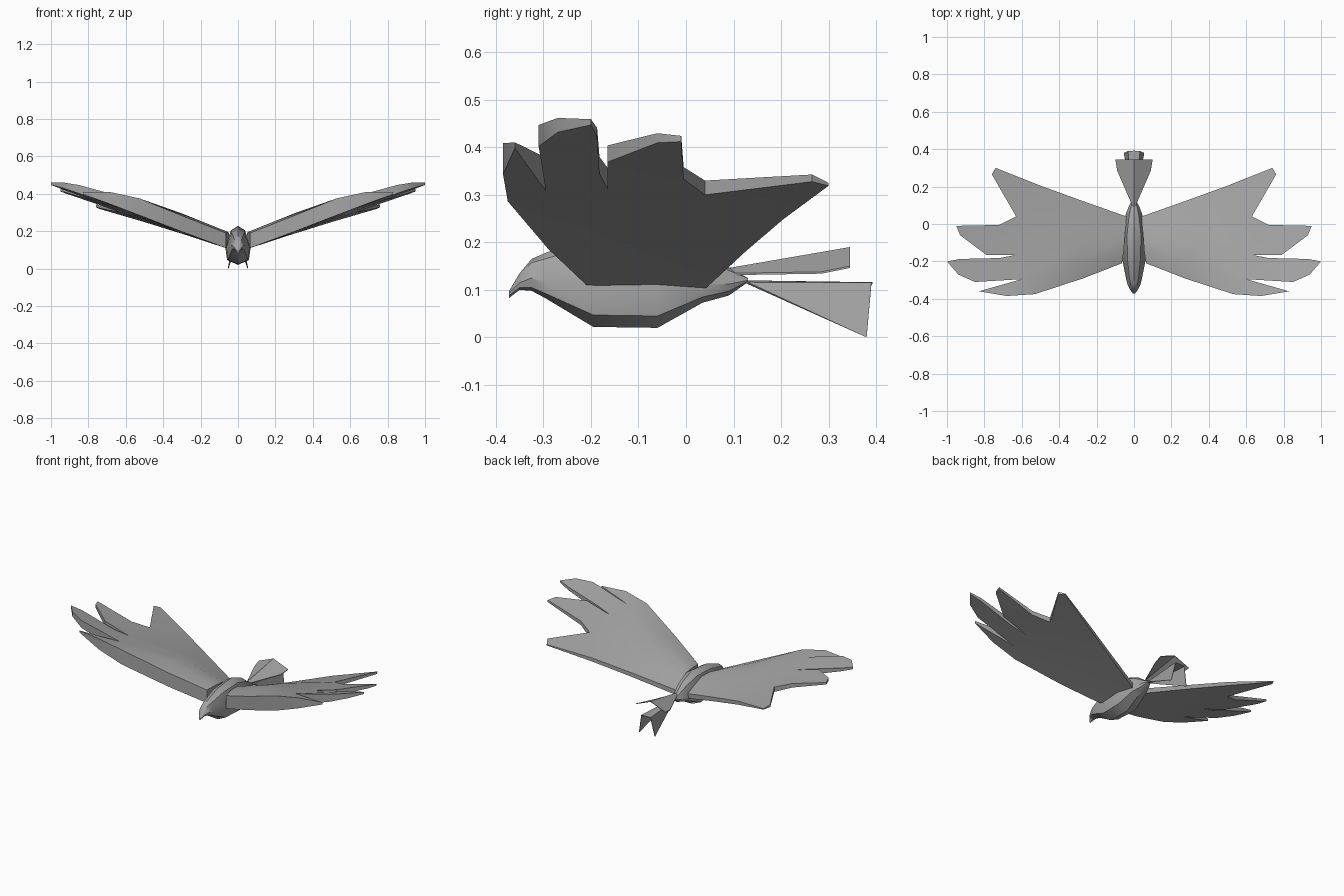
import bpy, bmesh, math

if "Cube" in bpy.data.objects:
    bpy.data.objects.remove(bpy.data.objects["Cube"])

grey = bpy.data.materials.new("feather grey")
grey.diffuse_color = (0.37, 0.37, 0.37, 1)
grey.use_nodes = True
grey.node_tree.nodes["Principled BSDF"].inputs["Base Color"].default_value = grey.diffuse_color


def make(name, verts, faces, mirror=False, smooth=30):
    bm = bmesh.new()
    vs = [bm.verts.new(v) for v in verts]
    for f in faces:
        bm.faces.new([vs[i] for i in f])
    bmesh.ops.recalc_face_normals(bm, faces=bm.faces)
    me = bpy.data.meshes.new(name)
    bm.to_mesh(me)
    bm.free()
    me.materials.append(grey)
    ob = bpy.data.objects.new(name, me)
    bpy.context.collection.objects.link(ob)
    if mirror:
        m = ob.modifiers.new("mirror", "MIRROR")
        m.use_mirror_merge = False
    bpy.ops.object.select_all(action='DESELECT')
    ob.select_set(True)
    bpy.context.view_layer.objects.active = ob
    if smooth:
        bpy.ops.object.shade_smooth_by_angle(angle=math.radians(smooth))
    return ob


# Body: rings of (y, half width, top z, widest z, lower z, bottom z)
rings = [(-0.372, 0.006, 0.098, 0.093, 0.088, 0.083),
         (-0.35, 0.022, 0.135, 0.115, 0.105, 0.100),
         (-0.325, 0.034, 0.165, 0.125, 0.105, 0.098),
         (-0.295, 0.042, 0.178, 0.115, 0.092, 0.082),
         (-0.195, 0.062, 0.215, 0.115, 0.047, 0.022),
         (-0.06, 0.068, 0.228, 0.112, 0.045, 0.020),
         (0.035, 0.050, 0.190, 0.110, 0.085, 0.073),
         (0.09, 0.030, 0.148, 0.112, 0.097, 0.088),
         (0.13, 0.010, 0.125, 0.120, 0.118, 0.116)]
verts, faces = [], []
for y, w, t, m, l, b in rings:
    sh = t - 0.2 * (t - m)
    verts += [(0, y, t), (0.55 * w, y, sh), (w, y, m), (0.85 * w, y, l),
              (0, y, b), (-0.85 * w, y, l), (-w, y, m), (-0.55 * w, y, sh)]
for r in range(len(rings) - 1):
    for i in range(8):
        j = (i + 1) % 8
        faces.append((r * 8 + i, r * 8 + j, r * 8 + 8 + j, r * 8 + 8 + i))
faces += [tuple(range(8)), tuple(range(len(verts) - 8, len(verts)))]
make("body", verts, faces)

# Wing: chord lines of (x, y, thickness) from leading to trailing edge
root = [(.065, -.21, .08), (.055, -.15, .09), (.05, -.08, .09), (.045, -.02, .06), (.04, .04, .03)]
middle = [(.27, -.29, .085), (.30, -.20, .10), (.30, -.11, .09), (.30, 0, .06), (.28, .125, .025)]
outer = [(.53, -.375, .09), (.60, -.295, .07), (.63, -.165, .045), (.63, .04, .03), (.50, .205, .022)]
# Feather outlines beyond the outer chord, one per gap between its points
feathers = [[(.68, -.385, .065), (.83, -.36, .012)],
            [(.85, -.31, .045), (.94, -.27, .03), (1.0, -.20, .012), (.93, -.187, .02), (.72, -.182, .035)],
            [(.79, -.165, .035), (.93, -.06, .02), (.95, -.01, .012), (.72, -.005, .025)],
            [(.76, .265, .015), (.74, .30, .006)]]
pts = root + middle + outer
surface = []
for c in range(2):
    for i in range(4):
        a = c * 5 + i
        surface.append([a, a + 5, a + 6, a + 1])
for i, f in enumerate(feathers):
    s = len(pts)
    pts = pts + f
    surface.append([10 + i] + list(range(s, s + len(f))) + [11 + i])


def under(x, y):
    return 0.105 + (x - 0.05) * (0.34 - 0.1 * y)


n = len(pts)
verts = [(x, y, under(x, y)) for x, y, t in pts]
verts += [(x, y, under(x, y) + t) for x, y, t in pts]
faces = [tuple(f) for f in surface] + [tuple(i + n for i in reversed(f)) for f in surface]
# Close the rim along every edge used by a single surface face
edges = {}
for f in surface:
    for a, b in zip(f, f[1:] + f[:1]):
        edges.setdefault(frozenset((a, b)), []).append((a, b))
for use in edges.values():
    if len(use) == 1:
        a, b = use[0]
        faces.append((a, b, b + n, a + n))
make("wings", verts, faces, mirror=True, smooth=35)

# Upper tail fan: two panels meeting at a raised centre ridge
fan = [(0, .09, .146), (0, .345, .19), (.10, .345, .15), (.09, .285, .138), (.012, .105, .135)]
verts = fan + [(x, y, z - 0.004) for x, y, z in fan]
faces = [(0, 1, 2, 3, 4), (9, 8, 7, 6, 5)]
faces += [(i, (i + 1) % 5, (i + 1) % 5 + 5, i + 5) for i in range(1, 5)]
make("upper_tail", verts, faces, mirror=True, smooth=0)

# Lower tail: a narrow flat top with a blade hanging on each side
low = [(0, .12, .12), (0, .392, .116), (.032, .39, .115), (.055, .38, 0), (.01, .13, .116)]
verts = low + [(x * 0.93, y, z - 0.004 if z > 0 else 0) for x, y, z in low]
faces = [(0, 1, 2, 4), (4, 2, 3), (9, 7, 6, 5), (8, 7, 9),
         (1, 2, 7, 6), (2, 3, 8, 7), (3, 4, 9, 8), (4, 0, 5, 9)]
make("lower_tail", verts, faces, mirror=True, smooth=0)
